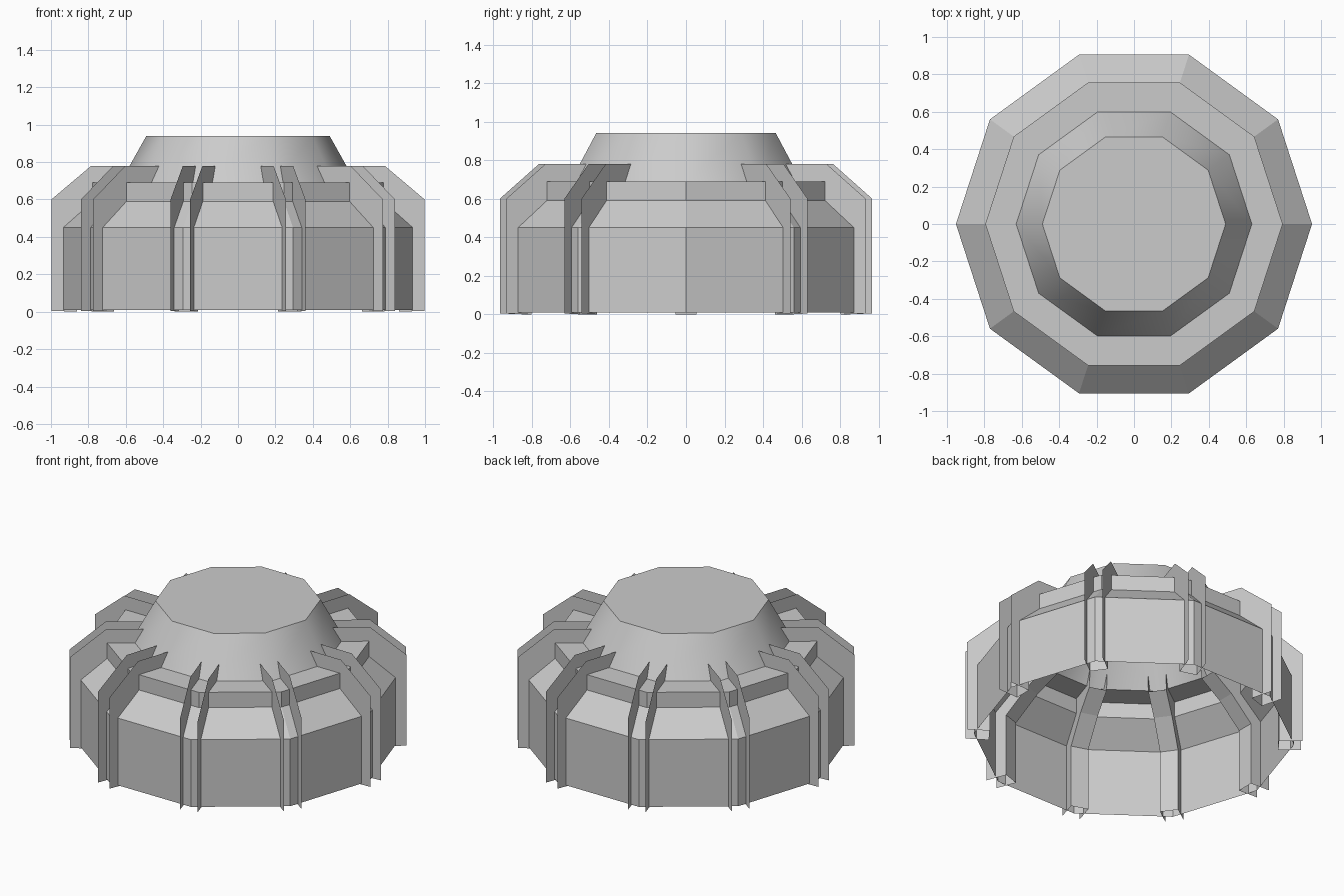
import bpy, bmesh
from math import cos, sin, pi, radians
from mathutils import Matrix

if "Cube" in bpy.data.objects:
    bpy.data.objects.remove(bpy.data.objects["Cube"])

N = 10  # sides of every ring


def finish(name, bm):
    me = bpy.data.meshes.new(name)
    bm.to_mesh(me)
    bm.free()
    ob = bpy.data.objects.new(name, me)
    bpy.context.collection.objects.link(ob)
    return ob


def lathe(name, profile, cap=False):
    """Revolve an (r, z) profile into a ten-sided open shell."""
    bm = bmesh.new()
    rings = [[bm.verts.new((r * cos(2 * pi * i / N), r * sin(2 * pi * i / N), z))
              for i in range(N)] for r, z in profile]
    for a, b in zip(rings, rings[1:]):
        for i in range(N):
            j = (i + 1) % N
            bm.faces.new((a[i], a[j], b[j], b[i]))
    if cap:
        bm.faces.new(rings[-1])
    return finish(name, bm)


# Faceted outer shell: wall, shoulder, step and terrace
lathe("outer_shell", [(0.952, 0.01), (0.952, 0.45), (0.795, 0.59),
                      (0.795, 0.69), (0.63, 0.69)])

# Smooth-sided tapered crown with a flat top
crown = lathe("crown", [(0.63, 0.69), (0.49, 0.94)], cap=True)
bpy.context.view_layer.objects.active = crown
crown.select_set(True)
bpy.ops.object.shade_smooth_by_angle(angle=radians(35))
crown.select_set(False)

# Paired thin fins at each corner, joined by a web along the inner edge
HALF_GAP = 0.055
inner = [(0.86, 0), (0.86, 0.41), (0.71, 0.56), (0.57, 0.66)]
outer = [(0.56, 0.78), (0.785, 0.78), (0.998, 0.60), (0.998, 0.005)]
for k in range(N):
    bm = bmesh.new()
    sides = []
    for y in (-HALF_GAP, HALF_GAP):
        vs = [bm.verts.new((r, y, z)) for r, z in inner + outer]
        bm.faces.new(vs if y > 0 else vs[::-1])
        sides.append(vs)
    a, b = sides
    for i in range(len(inner) - 1):
        bm.faces.new((a[i], a[i + 1], b[i + 1], b[i]))
    bm.transform(Matrix.Rotation(2 * pi * k / N, 4, 'Z'))
    finish(f"fin_pair_{k + 1}", bm)
